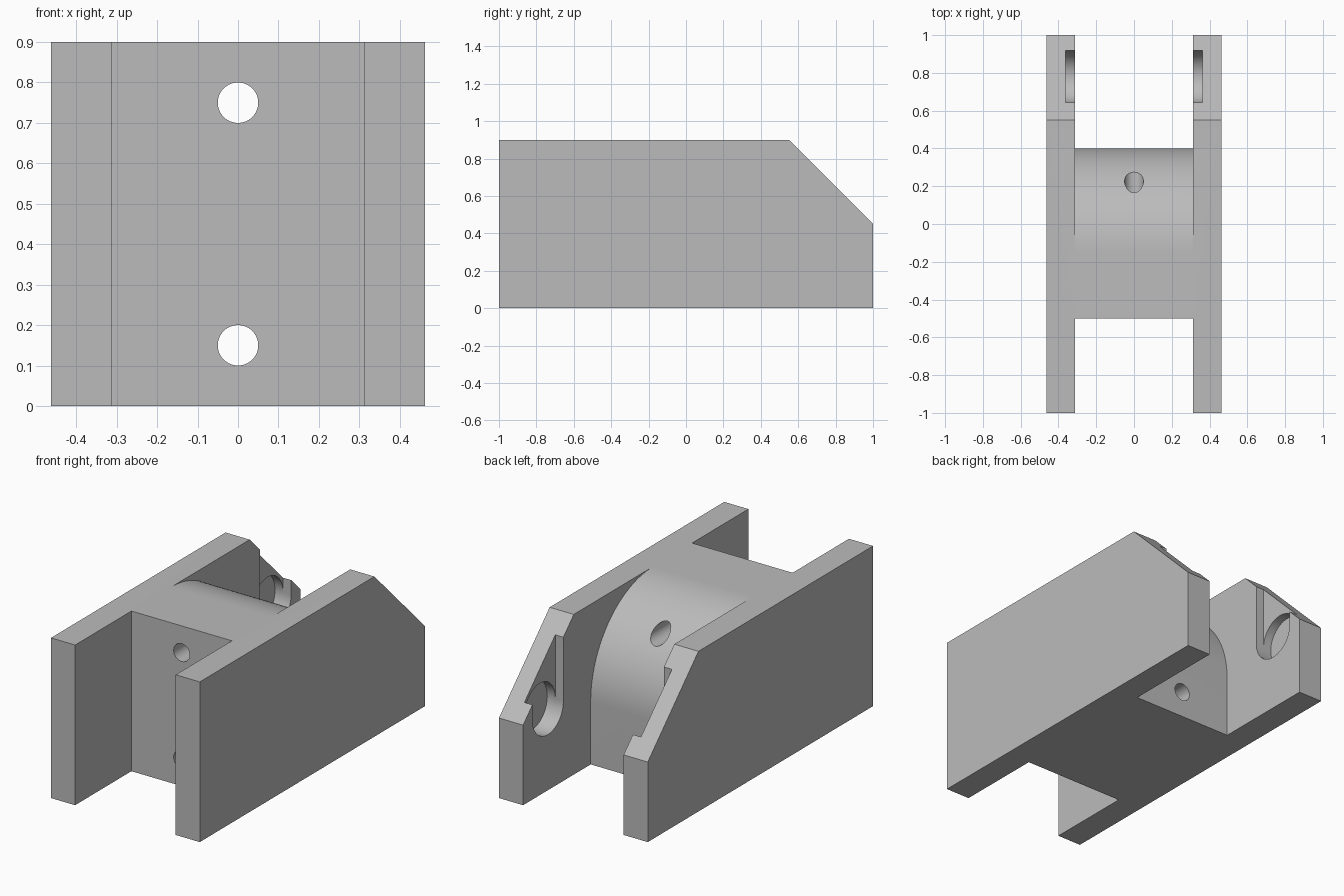
import bpy
import bmesh
from math import cos, sin, pi, radians

default = bpy.data.objects.get("Cube")
if default:
    bpy.data.objects.remove(default)

INNER, OUTER, HEIGHT = 0.3125, 0.4625, 0.9

grey = bpy.data.materials.new("plain grey")
grey.use_nodes = True
colour = (0.5, 0.5, 0.5, 1)
grey.diffuse_color = colour
grey.node_tree.nodes["Principled BSDF"].inputs["Base Color"].default_value = colour


def arc(cy, cz, r, start, end, steps):
    """Points of an arc in the side (y, z) plane, angles in degrees."""
    angles = [radians(start + (end - start) * i / steps) for i in range(steps + 1)]
    return [(cy + r * cos(a), cz + r * sin(a)) for a in angles]


def prism(name, profile, half_width):
    """Side profile (y, z) extruded symmetrically across x."""
    bm = bmesh.new()
    face = bm.faces.new([bm.verts.new((-half_width, y, z)) for y, z in profile])
    grown = bmesh.ops.extrude_face_region(bm, geom=[face])["geom"]
    moved = [g for g in grown if isinstance(g, bmesh.types.BMVert)]
    bmesh.ops.translate(bm, verts=moved, vec=(2 * half_width, 0, 0))
    bmesh.ops.recalc_face_normals(bm, faces=bm.faces)
    mesh = bpy.data.meshes.new(name)
    bm.to_mesh(mesh)
    bm.free()
    mesh.materials.append(grey)
    obj = bpy.data.objects.new(name, mesh)
    bpy.context.collection.objects.link(obj)
    return obj


def cut(body, cutter):
    """Subtract the cutter from the body and discard it."""
    cutter.hide_render = True
    mod = body.modifiers.new(cutter.name, "BOOLEAN")
    mod.operation = "DIFFERENCE"
    mod.solver = "EXACT"
    mod.object = cutter
    bpy.context.view_layer.objects.active = body
    bpy.ops.object.modifier_apply(modifier=mod.name)
    bpy.data.objects.remove(cutter)


# Solid bracket block with the sloped rear corner
bracket = prism("bracket_body",
                [(-1, 0), (1, 0), (1, 0.45), (0.55, HEIGHT), (-1, HEIGHT)], OUTER)

# Open bay at the front, between the side walls
cut(bracket, prism("front_bay", [(-2, -1), (-0.5, -1), (-0.5, 2), (-2, 2)], INNER))

# Open bay at the rear, leaving the rounded back of the web
round_back = arc(-0.15, 0.35, 0.55, 0, 90, 32)
cut(bracket, prism("rear_bay",
                   [(0.4, -1)] + round_back + [(-0.15, 2), (2, 2), (2, -1)], INNER))

# Drop-in pin slots in both walls, open at the slope
PIN_Y, PIN_Z, PIN_R = 0.78, 0.45, 0.1375
cradle = arc(PIN_Y, PIN_Z, PIN_R, 180, 360, 32)
cut(bracket, prism("pin_slot",
                   cradle + [(PIN_Y + PIN_R, 2), (PIN_Y - PIN_R, 2)], INNER + 0.05))

# Deeper round seats at the bottom of the slots
cut(bracket, prism("pin_seat", arc(PIN_Y, PIN_Z, PIN_R, 0, 360, 64)[:-1], INNER + 0.1))

# Bolt holes running through the web
for z in (0.15, 0.75):
    bpy.ops.mesh.primitive_cylinder_add(vertices=48, radius=0.05, depth=3,
                                        location=(0, 0, z), rotation=(pi / 2, 0, 0))
    cut(bracket, bpy.context.object)

# Smooth the curved surfaces, keep the edges sharp
bpy.ops.object.select_all(action="DESELECT")
bracket.select_set(True)
bpy.context.view_layer.objects.active = bracket
bpy.ops.object.shade_smooth_by_angle(angle=radians(30))
